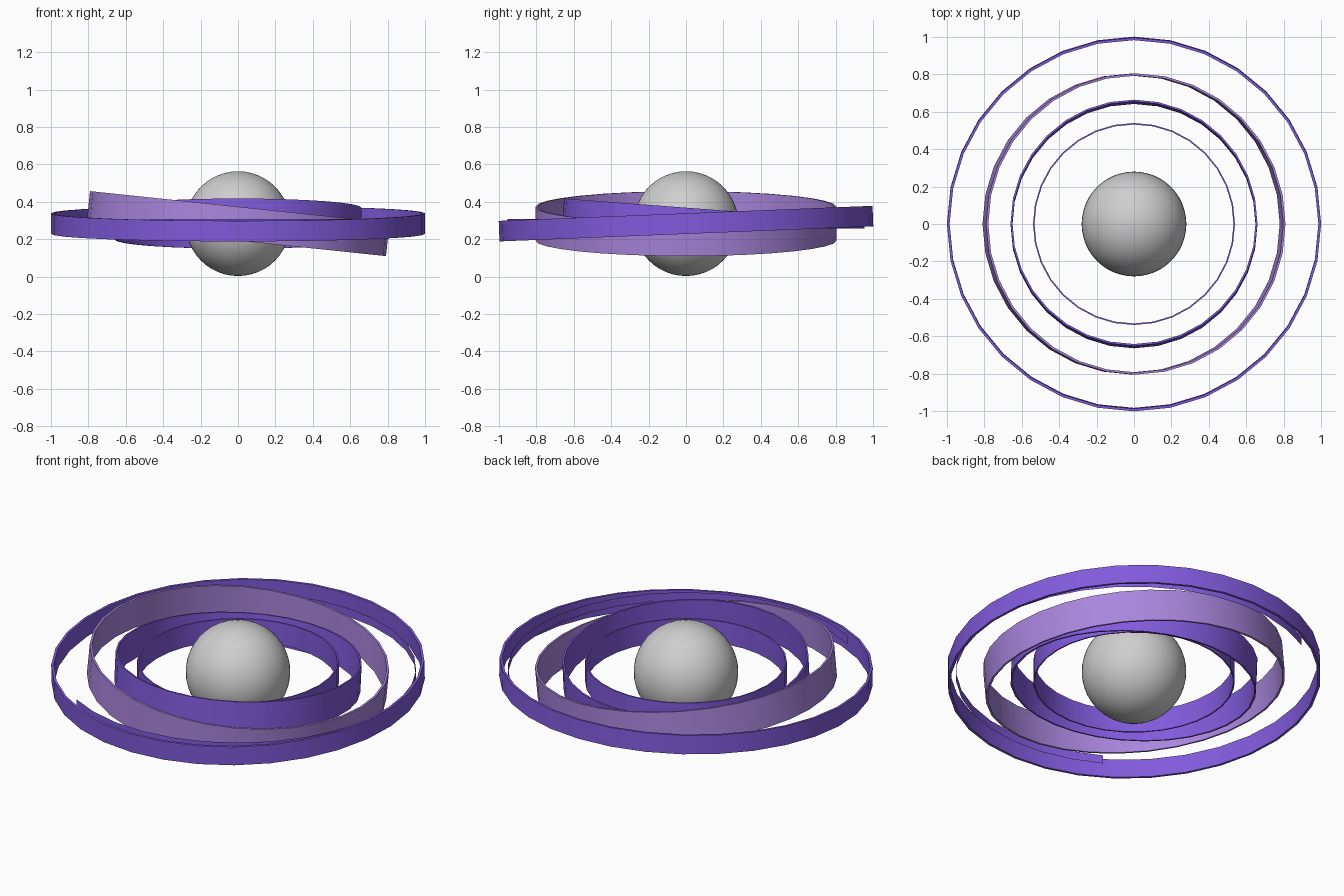
import bpy, bmesh, math

if "Cube" in bpy.data.objects:
    bpy.data.objects.remove(bpy.data.objects["Cube"])

C = 0.283  # height of the common centre


def material(name, rgb):
    m = bpy.data.materials.new(name)
    m.diffuse_color = (*rgb, 1)
    m.use_nodes = True
    m.node_tree.nodes["Principled BSDF"].inputs["Base Color"].default_value = m.diffuse_color
    return m


purple = material("deep purple", (0.22, 0.105, 0.72))
lilac = material("light purple", (0.40, 0.24, 0.73))
grey = material("light grey", (0.62, 0.62, 0.62))


def finish(name, bm, mat, tilt=(0, 0)):
    me = bpy.data.meshes.new(name)
    bm.to_mesh(me)
    bm.free()
    ob = bpy.data.objects.new(name, me)
    bpy.context.collection.objects.link(ob)
    me.materials.append(mat)
    ob.location.z = C
    ob.rotation_euler = (math.radians(tilt[0]), math.radians(tilt[1]), 0)
    bpy.ops.object.select_all(action='DESELECT')
    ob.select_set(True)
    bpy.context.view_layer.objects.active = ob
    bpy.ops.object.shade_smooth_by_angle(angle=math.radians(30))
    return ob


def band(name, profile, mat, tilt=(0, 0), start=0, end=360, seg=32):
    """Sweep a (radius, z) profile around the z axis."""
    bm = bmesh.new()
    full = end - start == 360
    cols = []
    for i in range(seg if full else seg + 1):
        a = math.radians(start + (end - start) * i / seg)
        cols.append([bm.verts.new((r * math.cos(a), r * math.sin(a), z)) for r, z in profile])
    closed = len(profile) > 2
    n = len(profile)
    for i in range(seg):
        p, q = cols[i], cols[(i + 1) % len(cols)]
        for j in range(n if closed else n - 1):
            k = (j + 1) % n
            bm.faces.new((p[j], q[j], q[k], p[k]))
    return finish(name, bm, mat, tilt)


def box(r, t, h):
    return [(r, -h / 2), (r, h / 2), (r - t, h / 2), (r - t, -h / 2)]


# central ball
bm = bmesh.new()
bmesh.ops.create_uvsphere(bm, u_segments=48, v_segments=24, radius=0.28)
finish("central_ball", bm, grey)

# tilted rings: outside to inside
band("outer_ring", box(1.0, 0.014, 0.11), purple, (2.3, 0))
band("wide_ring", box(0.805, 0.012, 0.18), lilac, (0, 6))
band("middle_ring", box(0.66, 0.01, 0.17), purple, (-4.3, 0))
band("inner_ring", box(0.54, 0.008, 0.13), purple)

# paper-thin open band just inside the outer ring
band("thin_arc", [(0.955, -0.025), (0.955, 0.025)], purple, start=-120, end=120, seg=22)
